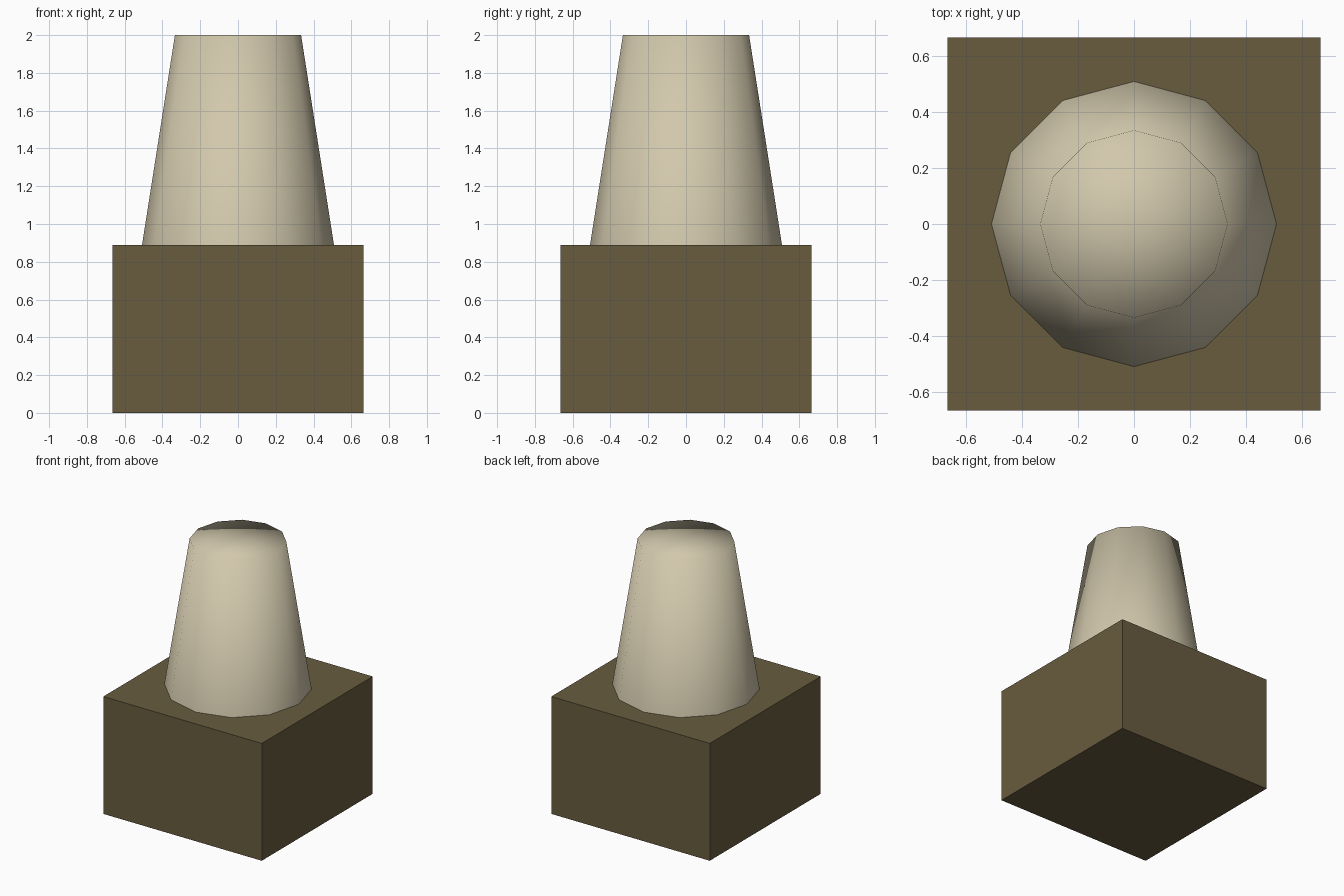
import bpy, bmesh
from mathutils import Matrix

if "Cube" in bpy.data.objects:
    bpy.data.objects.remove(bpy.data.objects["Cube"])


def material(name, rgb):
    m = bpy.data.materials.new(name)
    m.diffuse_color = (*rgb, 1.0)
    m.use_nodes = True
    m.node_tree.nodes["Principled BSDF"].inputs["Base Color"].default_value = m.diffuse_color
    return m


def add_object(name, bm, mat, smooth=False):
    bmesh.ops.recalc_face_normals(bm, faces=bm.faces)
    for f in bm.faces:
        f.smooth = smooth
    me = bpy.data.meshes.new(name)
    bm.to_mesh(me)
    bm.free()
    me.materials.append(mat)
    ob = bpy.data.objects.new(name, me)
    bpy.context.collection.objects.link(ob)
    return ob


dark_brown = material("dark brown", (0.14, 0.107, 0.049))
pale_stone = material("pale stone", (0.64, 0.575, 0.41))

BASE_W, BASE_H, TOP_Z = 1.33, 0.89, 2.0

# Square base block
bm = bmesh.new()
bmesh.ops.create_cube(bm, size=1.0, matrix=Matrix.Translation((0, 0, BASE_H / 2))
                      @ Matrix.Diagonal((BASE_W, BASE_W, BASE_H, 1)))
add_object("base_block", bm, dark_brown)

# Tapered twelve-sided post with smooth shading and a triangle-fan cap
bm = bmesh.new()
bmesh.ops.create_cone(bm, cap_ends=True, cap_tris=True, segments=12,
                      radius1=0.508, radius2=0.334, depth=TOP_Z - BASE_H,
                      matrix=Matrix.Translation((0, 0, (TOP_Z + BASE_H) / 2)))
# The underside rests on the block, so its cap is left out
bottom = [f for f in bm.faces if f.calc_center_median().z < BASE_H + 0.001]
bmesh.ops.delete(bm, geom=bottom, context='FACES')
post = add_object("tapered_post", bm, pale_stone, smooth=True)
